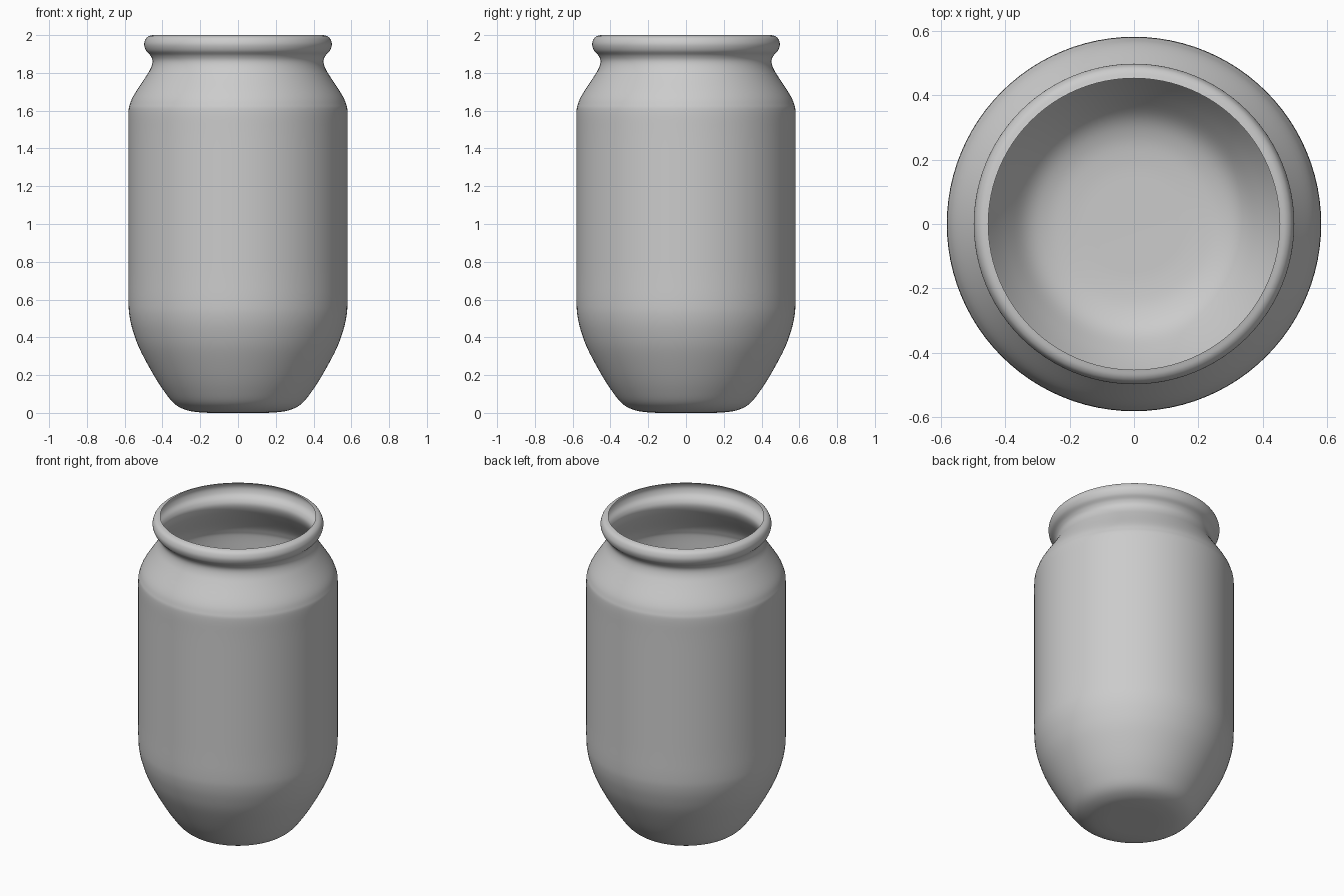
import bpy, bmesh, math
from mathutils import Vector

if "Cube" in bpy.data.objects:
    bpy.data.objects.remove(bpy.data.objects["Cube"])

SEGMENTS = 96
STEPS = 5

# Jar profile (radius, height): base, flared side, straight body, shoulder, neck, rolled lip
PROFILE = [(0.10, 0.0), (0.19, 0.002), (0.27, 0.014), (0.336, 0.048), (0.395, 0.12),
           (0.455, 0.215), (0.52, 0.337), (0.555, 0.43), (0.574, 0.51), (0.58, 0.59),
           (0.58, 0.75), (0.58, 1.1), (0.58, 1.45), (0.58, 1.59), (0.572, 1.635),
           (0.55, 1.685), (0.49, 1.777), (0.462, 1.825), (0.453, 1.862), (0.463, 1.891),
           (0.487, 1.918), (0.497, 1.95), (0.49, 1.978), (0.475, 1.993), (0.452, 2.0)]


def smooth_curve(points, steps):
    """Catmull-Rom curve through the points."""
    p = [Vector(q) for q in points]
    p = [2 * p[0] - p[1]] + p + [2 * p[-1] - p[-2]]
    out = []
    for a, b, c, d in zip(p, p[1:], p[2:], p[3:]):
        for i in range(steps):
            t = i / steps
            out.append(0.5 * (2 * b + (c - a) * t + (2 * a - 5 * b + 4 * c - d) * t * t
                              + (3 * b - a - 3 * c + d) * t ** 3))
    return out + [p[-2]]


def lathe(name, points):
    """Revolve a profile about z, closing the bottom with a fan."""
    bm = bmesh.new()
    rings = [[bm.verts.new((r * math.cos(k * math.tau / SEGMENTS),
                            r * math.sin(k * math.tau / SEGMENTS), max(z, 0)))
              for k in range(SEGMENTS)] for r, z in points]
    centre = bm.verts.new((0, 0, 0))
    for k in range(SEGMENTS):
        n = (k + 1) % SEGMENTS
        bm.faces.new((centre, rings[0][n], rings[0][k]))
        for lo, hi in zip(rings, rings[1:]):
            bm.faces.new((lo[k], lo[n], hi[n], hi[k]))
    for f in bm.faces:
        f.smooth = True
    mesh = bpy.data.meshes.new(name)
    bm.to_mesh(mesh)
    bm.free()
    obj = bpy.data.objects.new(name, mesh)
    bpy.context.collection.objects.link(obj)
    return obj


# Thin open shell of the jar
lathe("jar", smooth_curve(PROFILE, STEPS))
